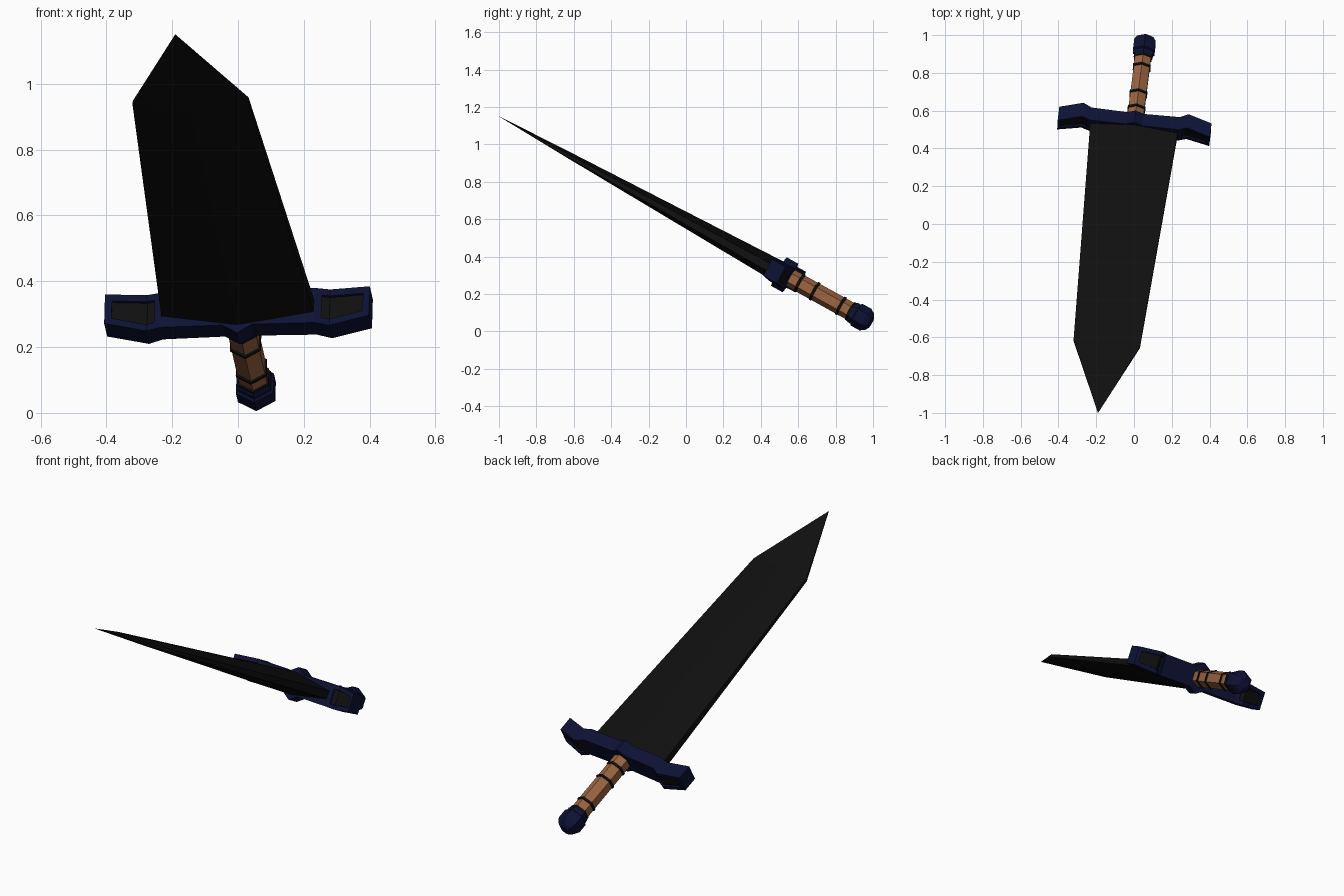
import bpy, bmesh, math
from mathutils import Matrix, Vector

if "Cube" in bpy.data.objects:
    bpy.data.objects.remove(bpy.data.objects["Cube"])

# Sword frame: u across the guard, v toward the tip, t through the blade
V = Vector((-0.110, -0.869, 0.482)).normalized()
U = Vector((0.994, -0.107, 0.030))
U = (U - V * U.dot(V)).normalized()
T = U.cross(V)
if T.z < 0:
    T = -T
FRAME = Matrix((U, V, T)).transposed().to_4x4()
FRAME.translation = (0, 0.505, 0.315)


def material(name, rgb):
    m = bpy.data.materials.new(name)
    m.diffuse_color = (*rgb, 1)
    m.use_nodes = True
    m.node_tree.nodes["Principled BSDF"].inputs["Base Color"].default_value = m.diffuse_color
    return m


BLACK = material("black_steel", (0.005, 0.005, 0.005))
NAVY = material("navy_metal", (0.004, 0.006, 0.035))
BROWN = material("brown_leather", (0.32, 0.125, 0.05))


def finish(bm, name, *mats):
    bmesh.ops.recalc_face_normals(bm, faces=bm.faces)
    bm.transform(FRAME)
    bmesh.ops.recalc_face_normals(bm, faces=bm.faces)
    me = bpy.data.meshes.new(name)
    bm.to_mesh(me)
    bm.free()
    for m in mats:
        me.materials.append(m)
    ob = bpy.data.objects.new(name, me)
    bpy.context.collection.objects.link(ob)
    return ob


def loft(rings):
    """Skin a list of equal-length point rings and cap both ends."""
    bm = bmesh.new()
    vs = [[bm.verts.new(p) for p in r] for r in rings]
    n = len(rings[0])
    for a, b in zip(vs, vs[1:]):
        for i in range(n):
            j = (i + 1) % n
            bm.faces.new((a[i], a[j], b[j], b[i]))
    bm.faces.new(vs[0])
    bm.faces.new(vs[-1])
    return bm


def hex_turned(name, profile, mat):
    """Six-sided turned part from (v, radius) pairs, corners on +-t."""
    rings = []
    for v, r in profile:
        rings.append([(r * math.sin(k * math.pi / 3), v, r * math.cos(k * math.pi / 3))
                      for k in range(6)])
    return finish(loft(rings), name, mat)


# Blade: flattened diamond section with narrow flat edges, tapering to a point
def blade_ring(v, w, edge, ridge):
    return [(-w, v, -edge), (0, v, -ridge), (w, v, -edge),
            (w, v, edge), (0, v, ridge), (-w, v, edge)]


bm = loft([blade_ring(-0.02, 0.234, 0.022, 0.060),
           blade_ring(1.31, 0.177, 0.008, 0.017),
           blade_ring(1.731, 0.0005, 0.0005, 0.0005)])
finish(bm, "blade", BLACK)

# Guard: rectangular section swept outward, ends hooked toward the tip
# (u, v pommel side, v tip side, half thickness)
half = [(0.045, -0.062, 0.010, 0.059), (0.235, -0.066, 0.010, 0.060),
        (0.28, -0.088, -0.006, 0.062), (0.405, -0.055, 0.028, 0.050)]
stations = [(-u, a, b, t) for u, a, b, t in reversed(half)]
stations += [(0, -0.062, 0.010, 0.087)] + half
bm = loft([[(u, a, -t), (u, b, -t), (u, b, t), (u, a, t)] for u, a, b, t in stations])
bmesh.ops.recalc_face_normals(bm, faces=bm.faces)
bm.normal_update()

# Sunken black panels on the tip and pommel sides of both guard ends
for side in (-1, 1):
    for sgn in (-1, 1):
        faces = [f for f in bm.faces if abs(f.normal.y) > 0.6 and f.normal.y * sgn > 0
                 and f.calc_center_median().x * side > 0.2]
        bmesh.ops.inset_region(bm, faces=faces, thickness=0.022, use_even_offset=True)
        bmesh.ops.inset_region(bm, faces=faces, thickness=0.002, depth=-0.008)
        for f in faces:
            f.material_index = 1
finish(bm, "guard", NAVY, BLACK)

# Grip, its black bands, and the faceted pommel
hex_turned("grip", [(-0.05, 0.049), (-0.45, 0.049)], BROWN)
for i, v in enumerate((-0.118, -0.21, -0.372, -0.432)):
    hex_turned(f"grip_band_{i + 1}",
               [(v + 0.008, 0.048), (v + 0.006, 0.054), (v - 0.006, 0.054), (v - 0.008, 0.048)],
               BLACK)
hex_turned("pommel", [(-0.436, 0.052), (-0.446, 0.058), (-0.462, 0.058), (-0.468, 0.066),
                      (-0.522, 0.066), (-0.548, 0.050), (-0.560, 0.030)], NAVY)
